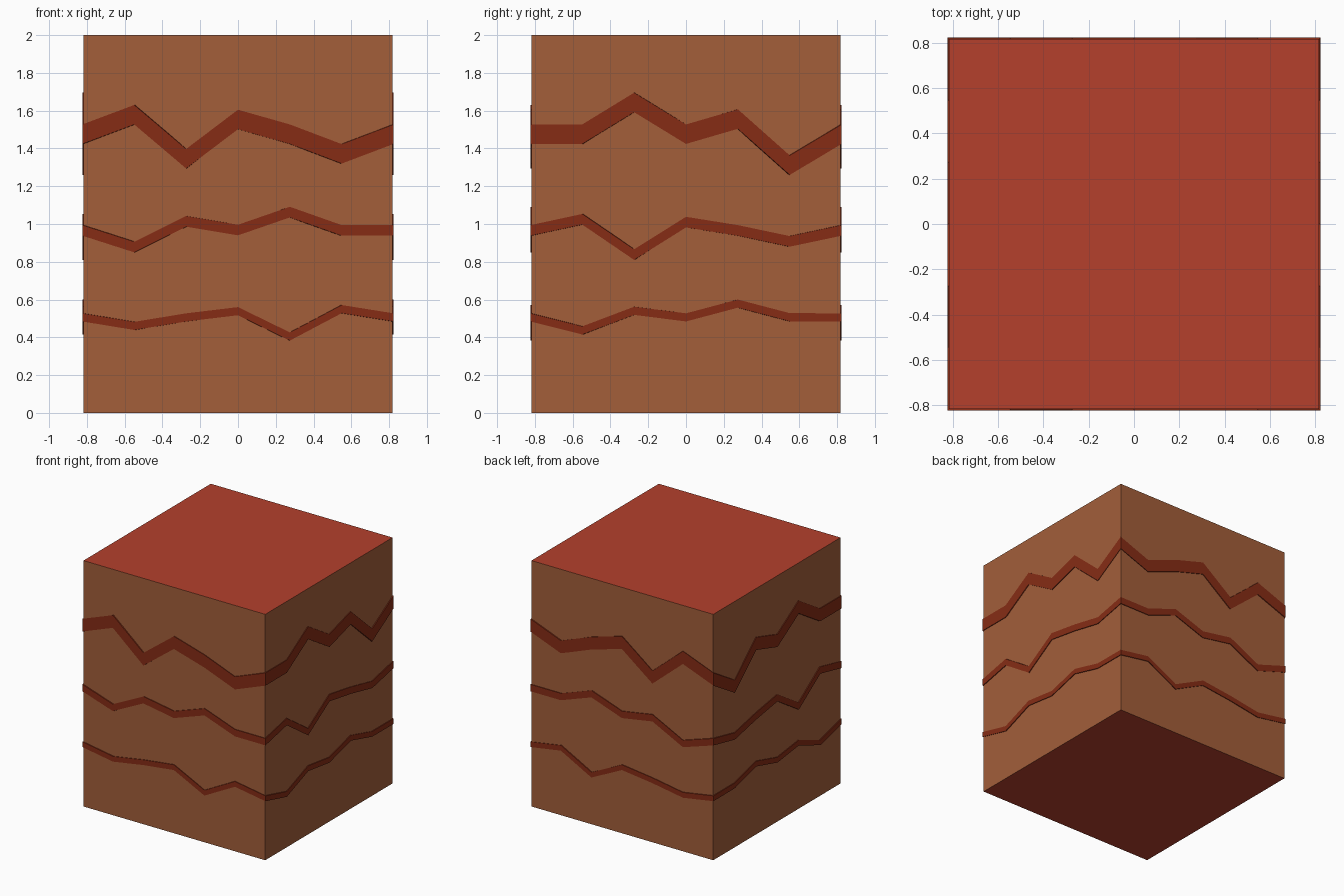
import bpy, bmesh

if "Cube" in bpy.data.objects:
    bpy.data.objects.remove(bpy.data.objects["Cube"])

HALF = 0.818      # half width of the block
OUT = 0.824       # outer half width of the bands
INNER = 0.806     # hidden inner half width of the bands
HEIGHT = 2.0


def material(name, rgb):
    m = bpy.data.materials.new(name)
    lin = [((c / 255 + 0.055) / 1.055) ** 2.4 for c in rgb]
    m.diffuse_color = (*lin, 1)
    m.use_nodes = True
    m.node_tree.nodes["Principled BSDF"].inputs["Base Color"].default_value = m.diffuse_color
    return m


earth = material("earth_brown", (163, 94, 58))
red = material("cap_red", (181, 64, 44))
dark = material("band_dark_red", (134, 44, 21))


def finish(bm, name, mats):
    bmesh.ops.recalc_face_normals(bm, faces=bm.faces)
    me = bpy.data.meshes.new(name)
    bm.to_mesh(me)
    bm.free()
    for m in mats:
        me.materials.append(m)
    bpy.context.collection.objects.link(bpy.data.objects.new(name, me))


# Block: brown sides, red top and bottom
bm = bmesh.new()
bmesh.ops.create_cube(bm, size=1)
for v in bm.verts:
    v.co = (v.co.x * 2 * HALF, v.co.y * 2 * HALF, (v.co.z + 0.5) * HEIGHT)
bm.normal_update()
for f in bm.faces:
    f.material_index = 1 if abs(f.normal.z) > 0.5 else 0
finish(bm, "block", [earth, red])


# Zigzag band: opposite sides share the same profile
def band(name, along_x, along_y, thick):
    t = [-1 + i / 3 for i in range(7)]
    front = [(t[i], -1, along_x[i]) for i in range(6)]
    right = [(1, t[i], along_y[i]) for i in range(6)]
    back = [(t[i], 1, along_x[i]) for i in range(6, 0, -1)]
    left = [(-1, t[i], along_y[i]) for i in range(6, 0, -1)]
    path = front + right + back + left
    bm = bmesh.new()
    rings = [[bm.verts.new((x * r, y * r, z - dz)) for r, dz in
              ((OUT, 0), (OUT, thick), (INNER, thick), (INNER, 0))]
             for x, y, z in path]
    for i, a in enumerate(rings):
        b = rings[(i + 1) % len(rings)]
        for k in range(4):
            n = (k + 1) % 4
            bm.faces.new((a[k], a[n], b[n], b[k]))
    finish(bm, name, [dark])


band("upper_band", [1.527, 1.63, 1.397, 1.605, 1.527, 1.423, 1.527],
     [1.527, 1.527, 1.695, 1.527, 1.607, 1.363, 1.527], 0.103)
band("middle_band", [0.994, 0.906, 1.042, 0.996, 1.091, 0.994, 0.994],
     [0.994, 1.053, 0.866, 1.038, 0.994, 0.936, 0.994], 0.056)
band("lower_band", [0.527, 0.482, 0.527, 0.56, 0.426, 0.571, 0.527],
     [0.527, 0.458, 0.562, 0.527, 0.6, 0.528, 0.527], 0.043)
